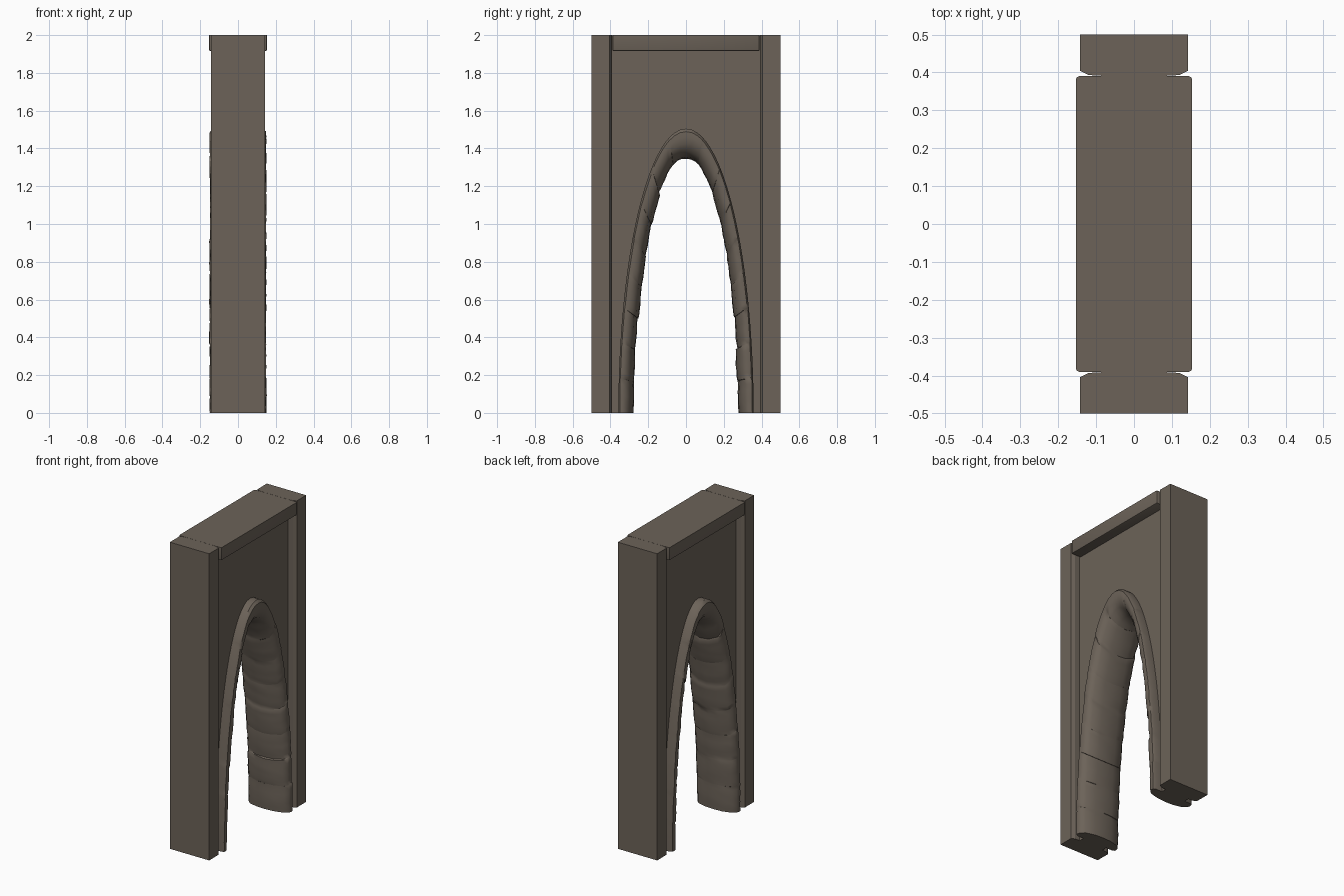
import bpy, bmesh, math, random
from mathutils import Vector

if "Cube" in bpy.data.objects:
    bpy.data.objects.remove(bpy.data.objects["Cube"])
random.seed(7)

stone = bpy.data.materials.new("brown_stone")
stone.diffuse_color = (0.15, 0.124, 0.099, 1)
stone.use_nodes = True
stone.node_tree.nodes["Principled BSDF"].inputs["Base Color"].default_value = stone.diffuse_color


def finish(bm, name, angle=None):
    bmesh.ops.recalc_face_normals(bm, faces=bm.faces)
    me = bpy.data.meshes.new(name)
    bm.to_mesh(me)
    bm.free()
    ob = bpy.data.objects.new(name, me)
    bpy.context.collection.objects.link(ob)
    me.materials.append(stone)
    if angle:
        bpy.ops.object.select_all(action='DESELECT')
        ob.select_set(True)
        bpy.context.view_layer.objects.active = ob
        bpy.ops.object.shade_smooth_by_angle(angle=math.radians(angle))
    return ob


def prism(name, pts, direction):
    """Extrude a closed outline along a direction."""
    bm = bmesh.new()
    face = bm.faces.new([bm.verts.new(p) for p in pts])
    ext = bmesh.ops.extrude_face_region(bm, geom=[face], use_keep_orig=True)
    vs = [g for g in ext["geom"] if isinstance(g, bmesh.types.BMVert)]
    bmesh.ops.translate(bm, verts=vs, vec=Vector(direction))
    return finish(bm, name)


def arch(t, f):
    """Elliptical arch point; f = 0 on the outer rim, 1 on the inner lining."""
    a = 0.358 + (0.272 - 0.358) * f
    b = 1.505 + (1.342 - 1.505) * f
    return a * math.cos(t), b * math.sin(t)


# Side pillars with chamfered inner edges
half = [(0.142, 0.5), (0.142, 0.404), (0.12, 0.393), (0.08, 0.391)]
outline = half + [(-x, y) for x, y in reversed(half)]
for side, label in ((1, "back"), (-1, "front")):
    prism(label + "_pillar", [(x, y * side, 0) for x, y in outline], (0, 0, 2))

# Recessed wall panel with the arched opening
N = 48
opening = [arch(math.pi * i / N, 0.25) for i in range(N + 1)]
pts = opening + [(-0.395, 0), (-0.395, 1.999), (0.395, 1.999), (0.395, 0)]
prism("wall_panel", [(-0.087, y, z) for y, z in pts], (0.174, 0, 0))

# Lintel across the top
bm = bmesh.new()
bmesh.ops.create_cube(bm, size=1)
for v in bm.verts:
    v.co = (v.co.x * 0.306, v.co.y * 0.78, 1.9575 + v.co.z * 0.085)
edges = [e for e in bm.edges if not all(v.co.z > 1.95 for v in e.verts)]
bmesh.ops.bevel(bm, geom=edges, offset=0.008, segments=2, affect='EDGES', profile=0.5)
finish(bm, "top_lintel", 30)

# Rough stone arch lining: blocks at equal arc lengths, stepping at the seams
fine = [math.pi * i / 2000 for i in range(2001)]
length = [0.0]
for t0, t1 in zip(fine, fine[1:]):
    length.append(length[-1] + math.dist(arch(t0, 0.5), arch(t1, 0.5)))


def angle_at(s):
    target = s * length[-1]
    return next((t for t, l in zip(fine, length) if l >= target - 1e-9), math.pi)


BLOCKS, RINGS = 17, 6
section = [(0.08, 0.0), (0.132, 0.0), (0.145, 0.1), (0.147, 0.28), (0.141, 0.5),
           (0.12, 0.74), (0.06, 0.93), (0.0, 0.98)]
section += [(-x, f) for x, f in reversed(section[:-1])]
bm = bmesh.new()
prev = first = None
for k in range(BLOCKS):
    shift, tilt = random.uniform(-0.06, 0.06), random.uniform(-0.04, 0.04)
    wide = [random.uniform(-0.004, 0.004) for _ in range(2)]
    for r in range(RINGS + 1):
        s = (k + r / RINGS) / BLOCKS
        seam = 0.0008 if r == 0 and k else 0
        t = angle_at(min(s + seam, 1))
        crown = 1 - 4 * (r / RINGS - 0.5) ** 2
        ring = []
        for x, f in section:
            w = min(f * 2, 1)
            g = f + w * (shift + tilt * x / 0.14 + 0.04 * (crown - 0.5) + random.uniform(-0.02, 0.02))
            xx = x
            if abs(x) > 0.1 and f > 0.05:
                xx += math.copysign(wide[x > 0] + random.uniform(-0.002, 0.002), x)
            y, z = arch(t, g)
            ring.append(bm.verts.new((xx, y, max(z, 0))))
        if prev:
            n = len(ring)
            for i in range(n):
                j = (i + 1) % n
                bm.faces.new((prev[i], prev[j], ring[j], ring[i]))
        first = first or ring
        prev = ring
bm.faces.new(first)
bm.faces.new(prev)
finish(bm, "arch_lining", 40)
